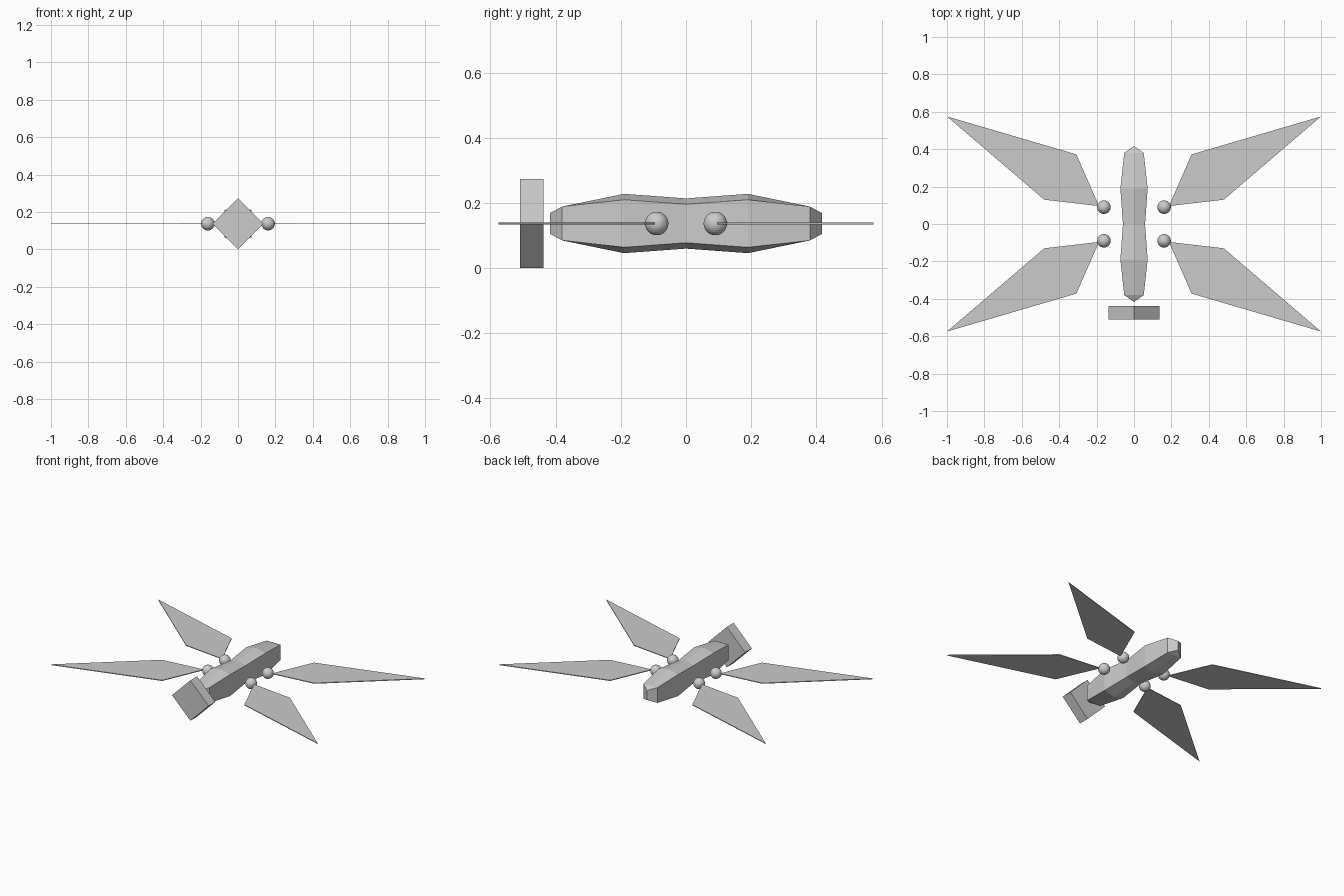
import bpy, bmesh
from math import pi
from mathutils import Matrix

if "Cube" in bpy.data.objects:
    bpy.data.objects.remove(bpy.data.objects["Cube"])

ZC = 0.137  # common centre height


def add_object(name, bm):
    bmesh.ops.recalc_face_normals(bm, faces=bm.faces)
    mesh = bpy.data.meshes.new(name)
    bm.to_mesh(mesh)
    bm.free()
    ob = bpy.data.objects.new(name, mesh)
    bpy.context.collection.objects.link(ob)
    return ob


def mirror_xy(ob):
    mod = ob.modifiers.new("mirror", 'MIRROR')
    mod.use_axis = (True, True, False)
    mod.use_mirror_merge = False


# Body: square sections with a shallow ridge above and below, wedge ends
bm = bmesh.new()
sections = [(-0.38, 0.052, 0.052), (-0.19, 0.073, 0.091), (0, 0.059, 0.077),
            (0.19, 0.073, 0.091), (0.38, 0.052, 0.052)]
rings = []
for y, half, ridge in sections:
    outline = [(half, -half), (half, half), (0, ridge),
               (-half, half), (-half, -half), (0, -ridge)]
    rings.append([bm.verts.new((x, y, ZC + z)) for x, z in outline])
for a, b in zip(rings, rings[1:]):
    for i in range(6):
        j = (i + 1) % 6
        bm.faces.new((a[i], a[j], b[j], b[i]))
for ring, y in ((rings[0], -0.417), (rings[-1], 0.417)):
    low, high = (bm.verts.new((0, y, ZC + z)) for z in (-0.032, 0.032))
    br, tr, top, tl, bl, bottom = ring
    for face in ((br, tr, high, low), (bl, tl, high, low), (tr, top, high),
                 (top, tl, high), (bl, bottom, low), (bottom, br, low)):
        bm.faces.new(face)
add_object("body", bm)

# Front block: square block standing on its edge
bm = bmesh.new()
side = 0.1937
bmesh.ops.create_cube(bm, size=1, matrix=Matrix.Translation((0, -0.474, ZC))
                      @ Matrix.Rotation(pi / 4, 4, 'Y')
                      @ Matrix.Diagonal((side, 0.072, side, 1)))
add_object("front_block", bm)

# Four wing joints
bm = bmesh.new()
bmesh.ops.create_uvsphere(bm, u_segments=32, v_segments=16, radius=0.036,
                          matrix=Matrix.Translation((0.161, 0.09, ZC)))
mirror_xy(add_object("wing_joints", bm))

# Four thin kite-shaped wings
bm = bmesh.new()
thick = 0.005
kite = [(0.187, 0.096), (0.48, 0.13), (1.0, 0.575), (0.308, 0.372)]
face = bm.faces.new([bm.verts.new((x, y, ZC - thick / 2)) for x, y in kite])
extruded = bmesh.ops.extrude_face_region(bm, geom=[face], use_keep_orig=True)
bmesh.ops.translate(bm, vec=(0, 0, thick),
                    verts=[g for g in extruded["geom"] if isinstance(g, bmesh.types.BMVert)])
mirror_xy(add_object("wings", bm))
